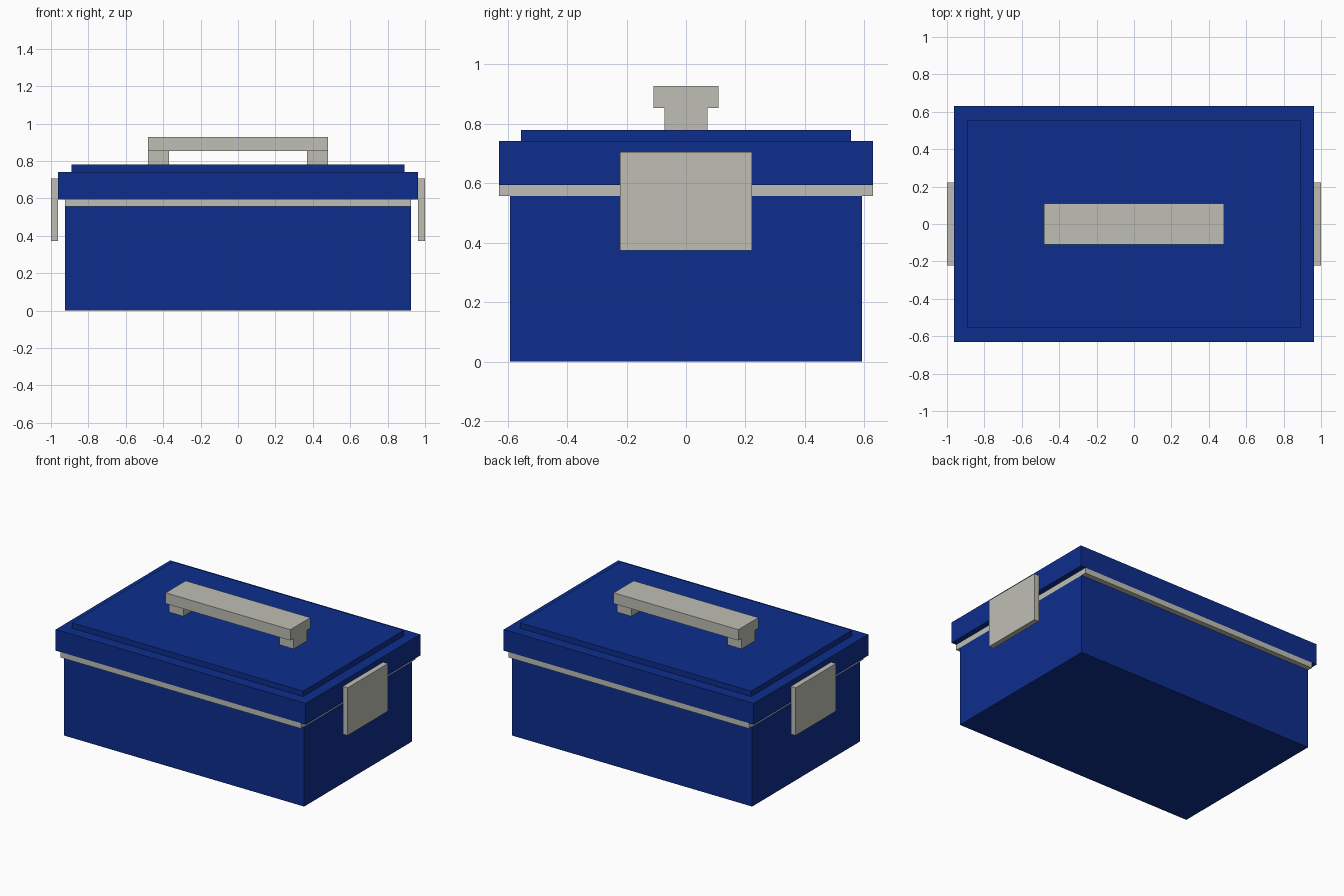
import bpy

cube = bpy.data.objects.get("Cube")
if cube:
    bpy.data.objects.remove(cube, do_unlink=True)


def make_material(name, rgb):
    mat = bpy.data.materials.new(name)
    mat.use_nodes = True
    colour = (*rgb, 1)
    mat.diffuse_color = colour
    mat.node_tree.nodes["Principled BSDF"].inputs["Base Color"].default_value = colour
    return mat


blue = make_material("deep_blue", (0.004, 0.027, 0.27))
grey = make_material("warm_grey", (0.52, 0.52, 0.46))


def box(name, mat, half_x, half_y, bottom, top, x=0):
    """Box given by half widths, its height range and its centre in x."""
    bpy.ops.mesh.primitive_cube_add(size=2, location=(x, 0, (bottom + top) / 2))
    obj = bpy.context.object
    obj.name = name
    obj.scale = (half_x, half_y, (top - bottom) / 2)
    bpy.ops.object.transform_apply(location=False, rotation=False, scale=True)
    obj.data.materials.append(mat)
    return obj


# Heights where the stacked parts meet
body_top, seal_top, lid_top, panel_top, grip_bottom = 0.557, 0.595, 0.742, 0.78, 0.853

# Container body, seal and stepped lid
box("body", blue, 0.925, 0.593, 0, body_top)
box("seal", grey, 0.925, 0.63, body_top, seal_top)
box("lid", blue, 0.963, 0.63, seal_top, lid_top)
box("lid_panel", blue, 0.89, 0.555, lid_top, panel_top)

# Carrying handle
box("handle_grip", grey, 0.48, 0.11, grip_bottom, 0.928)

# Handle posts and side latches on both sides
for side, sign in (("left", 1), ("right", -1)):
    box(f"handle_post_{side}", grey, 0.055, 0.073, panel_top, grip_bottom, sign * 0.425)
    box(f"latch_{side}", grey, 0.0185, 0.222, 0.373, 0.705, sign * 0.9815)
